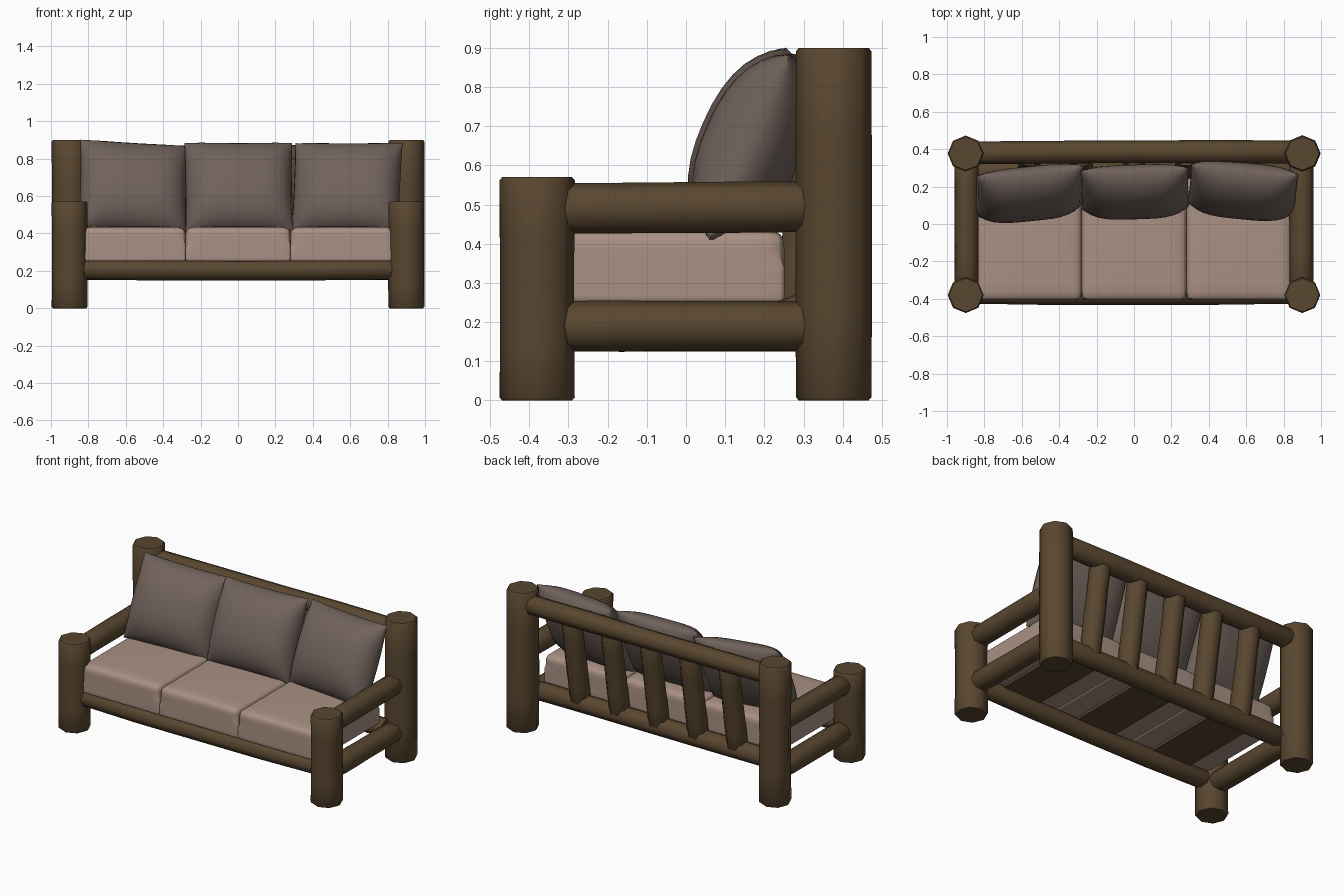
import bpy, bmesh, math, random
from mathutils import Vector, Matrix

if "Cube" in bpy.data.objects:
    bpy.data.objects.remove(bpy.data.objects["Cube"])

random.seed(4)


def material(name, rgb):
    m = bpy.data.materials.new(name)
    m.diffuse_color = (*rgb, 1)
    m.use_nodes = True
    m.node_tree.nodes["Principled BSDF"].inputs["Base Color"].default_value = m.diffuse_color
    return m


WOOD = material("brown log wood", (0.100, 0.062, 0.029))
SEAT = material("dusty pink fabric", (0.400, 0.280, 0.230))
BACK = material("taupe fabric", (0.165, 0.123, 0.106))


def finish(name, bm, mat, angle=50):
    bmesh.ops.recalc_face_normals(bm, faces=bm.faces[:])
    me = bpy.data.meshes.new(name)
    bm.to_mesh(me)
    bm.free()
    me.materials.append(mat)
    ob = bpy.data.objects.new(name, me)
    bpy.context.collection.objects.link(ob)
    bpy.ops.object.select_all(action='DESELECT')
    ob.select_set(True)
    bpy.context.view_layer.objects.active = ob
    bpy.ops.object.shade_smooth_by_angle(angle=math.radians(angle))
    return ob


def log(name, p0, p1, r, bow=(0, 0, 0), wobble=0.002, turn=0):
    """Eight-sided log between two points, slightly uneven, with softened ends."""
    p0, p1, bow = Vector(p0), Vector(p1), Vector(bow)
    axis = p1 - p0
    rot = axis.to_track_quat('Z', 'Y').to_matrix()
    if abs(axis.x) + abs(axis.y) < 1e-6:
        rot = Matrix.Identity(3)
    e = 0.008 / axis.length
    bm = bmesh.new()
    rings = []
    for t in (0, e, 0.25, 0.5, 0.75, 1 - e, 1):
        rr = r * 0.93 if t in (0, 1) else r
        rr += random.uniform(-wobble, wobble) if e < t < 1 - e else 0
        c = p0 + axis * t + bow * math.sin(math.pi * t)
        rings.append([bm.verts.new(c + rot @ Vector((rr * math.cos(a), rr * math.sin(a), 0)))
                      for a in (turn + math.tau * i / 8 for i in range(8))])
    for a, b in zip(rings, rings[1:]):
        for i in range(8):
            j = (i + 1) % 8
            bm.faces.new((a[i], a[j], b[j], b[i]))
    bm.faces.new(rings[0])
    bm.faces.new(rings[-1])
    return finish(name, bm, WOOD)


def seat_cushion(name, x):
    """Boxy cushion with a gentle crown and rounded edges."""
    half = Vector((0.280, 0.329, 0.091))
    bm = bmesh.new()
    bmesh.ops.create_cube(bm, size=2)
    bmesh.ops.subdivide_edges(bm, edges=bm.edges[:], cuts=11, use_grid_fill=True)
    for v in bm.verts:
        # crowd the grid towards the edges, then round them
        p = Vector([math.sin(c * math.pi / 2) * h for c, h in zip(v.co, half)])
        r = 0.035 if p.z > 0 else 0.010
        inner = Vector([max(-h + r, min(h - r, c)) for c, h in zip(p, half)])
        p = inner + (p - inner).normalized() * r
        u, w = p.x / half.x, p.y / half.y
        if p.z > 0:
            p.z += 0.008 * (1 - u * u) * (1 - w * w) * p.z / half.z
        v.co = p + Vector((x, -0.078, 0.342))
    return finish(name, bm, SEAT, 80)


def back_cushion(name, centre, yaw, roll, rear=0.085):
    """Plump throw cushion: two bulging sheets meeting at a seam."""
    bm = bmesh.new()
    n = 16
    for depth in (-0.140, rear):
        g = bmesh.ops.create_grid(bm, x_segments=n, y_segments=n, size=1)
        for v in g["verts"]:
            # crowd the grid towards the seam for a round edge
            u, w = (math.sin(c * math.pi / 2) for c in v.co.xy)
            h = (max(0, 1 - abs(u) ** 4) * max(0, 1 - abs(w) ** 2.4)) ** 0.58
            v.co = (u * 0.288 * (1 - 0.012 * (1 - w * w)), depth * h,
                    w * 0.258 * (1 - 0.025 * (1 - u * u)))
    bmesh.ops.remove_doubles(bm, verts=bm.verts[:], dist=0.0005)
    m = (Matrix.Translation(centre) @ Matrix.Rotation(yaw, 4, 'Z')
         @ Matrix.Rotation(roll, 4, 'Y') @ Matrix.Rotation(math.radians(-23.5), 4, 'X'))
    bm.transform(m)
    return finish(name, bm, BACK, 70)


# Corner posts and side rails
for side, s in (("left", -1), ("right", 1)):
    log(f"front_post_{side}", (s * 0.9, -0.38, 0), (s * 0.9, -0.38, 0.57), 0.096)
    log(f"back_post_{side}", (s * 0.9, 0.377, 0), (s * 0.9, 0.377, 0.90), 0.096)
    log(f"lower_side_rail_{side}", (s * 0.895, -0.34, 0.19), (s * 0.895, 0.35, 0.19), 0.064)
    log(f"arm_rail_{side}", (s * 0.895, -0.34, 0.49), (s * 0.895, 0.35, 0.495), 0.064)

# Long rails
log("front_rail", (-0.86, -0.37, 0.21), (0.86, -0.37, 0.21), 0.056, (0, -0.008, -0.006))
log("lower_back_rail", (-0.86, 0.28, 0.212), (0.86, 0.28, 0.212), 0.060)
log("top_back_rail", (-0.87, 0.38, 0.81), (0.87, 0.385, 0.81), 0.061, (0, 0.004, 0.0))

# Back slats, seat planks, seat cushions
for i in range(5):
    x = (i - 2) * 0.28
    log(f"back_slat_{i + 1}", (x, 0.268, 0.19), (x, 0.368, 0.79), 0.064, turn=math.pi / 8)

for i, x in enumerate((-0.56, 0, 0.56)):
    bm = bmesh.new()
    bmesh.ops.create_cube(bm, size=1)
    for v in bm.verts:
        v.co = (x + v.co.x * 0.275, -0.04 + v.co.y * 0.68, 0.246 + v.co.z * 0.022)
    finish(f"seat_plank_{i + 1}", bm, WOOD, 30)
    seat_cushion(f"seat_cushion_{i + 1}", x)

# Back cushions
back_cushion("back_cushion_left", (-0.56, 0.180, 0.648), 0.10, 0.06)
back_cushion("back_cushion_middle", (0.005, 0.190, 0.648), 0.03, 0.0)
back_cushion("back_cushion_right", (0.583, 0.190, 0.646), -0.10, 0.0, 0.105)
